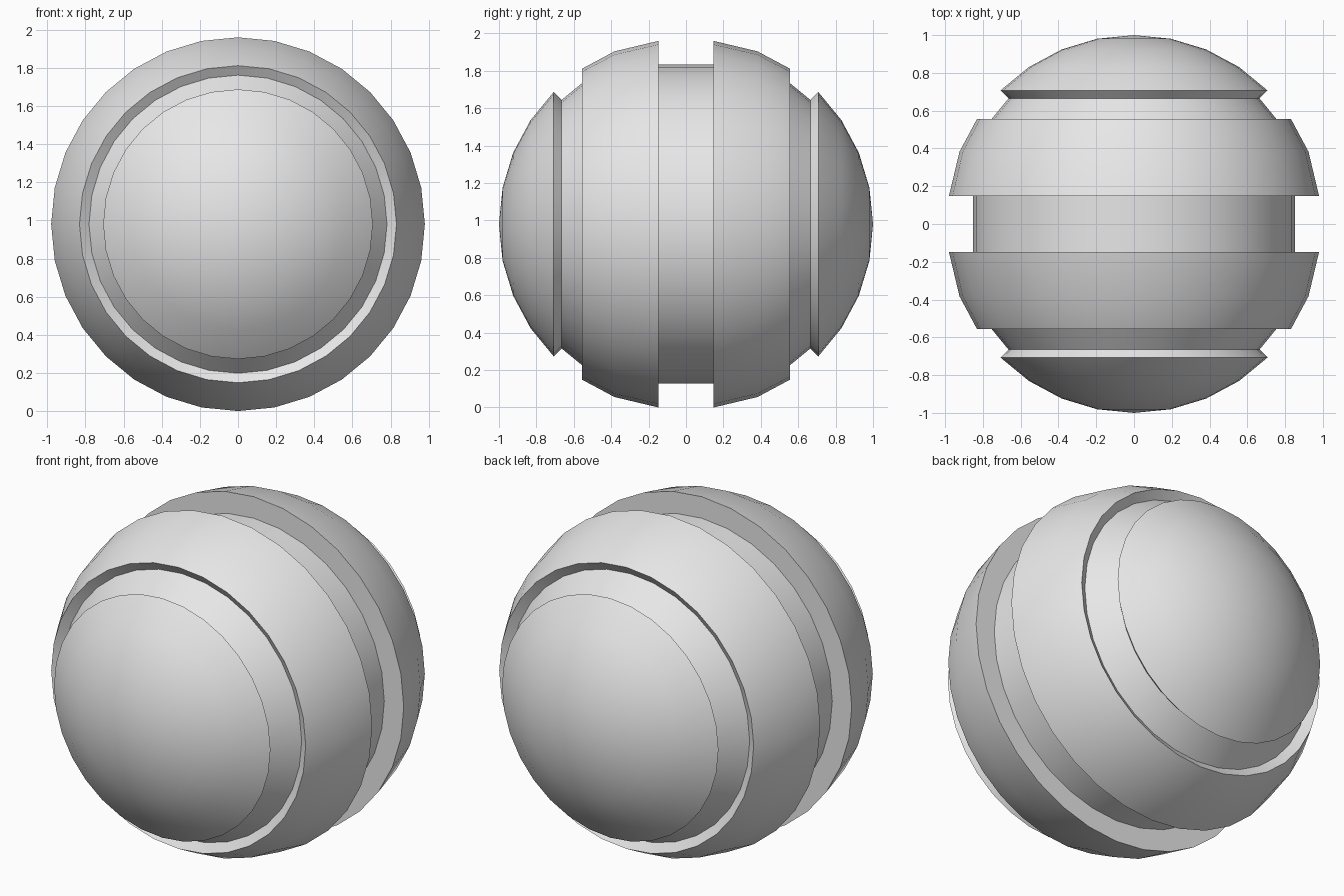
import bpy, bmesh
from math import sin, cos, pi, radians
from mathutils import Vector

SEGMENTS = 32
STEP = pi / 16          # angle between sphere rings
CENTRE_Z = 0.98

cube = bpy.data.objects.get("Cube")
if cube:
    bpy.data.objects.remove(cube, do_unlink=True)

grey = bpy.data.materials.new("light_grey")
grey.use_nodes = True
grey.diffuse_color = (0.8, 0.8, 0.8, 1)
grey.node_tree.nodes["Principled BSDF"].inputs["Base Color"].default_value = (0.8, 0.8, 0.8, 1)


def ring(step, radius=1.0):
    """Profile point (y, r) on a sphere, counted in rings from the pole."""
    return radius * cos(step * STEP), radius * sin(step * STEP)


# Half profile from the pole to the middle
cap = [ring(i) for i in range(5)]
side_groove = [ring(4, 0.94), ring(5, 0.94)]
shoulder = [ring(5), ring(6), (0.147, 0.98)]
middle_groove = [(0.147, 0.853)]
half = cap + side_groove + shoulder + middle_groove
profile = half + [(-y, r) for y, r in reversed(half)]

# Lathe the profile around the front-to-back axis
bm = bmesh.new()
verts = [bm.verts.new((0, y, r)) for y, r in profile]
edges = [bm.edges.new(pair) for pair in zip(verts, verts[1:])]
bmesh.ops.spin(bm, geom=verts + edges, cent=Vector(), axis=Vector((0, 1, 0)),
               angle=2 * pi, steps=SEGMENTS)
bmesh.ops.remove_doubles(bm, verts=bm.verts, dist=0.0005)
bmesh.ops.recalc_face_normals(bm, faces=bm.faces)

mesh = bpy.data.meshes.new("grooved_ball")
bm.to_mesh(mesh)
bm.free()
mesh.materials.append(grey)
ball = bpy.data.objects.new("grooved_ball", mesh)
ball.location.z = CENTRE_Z
bpy.context.collection.objects.link(ball)

# Smooth surface with crisp groove edges
bpy.ops.object.select_all(action='DESELECT')
ball.select_set(True)
bpy.context.view_layer.objects.active = ball
bpy.ops.object.shade_smooth_by_angle(angle=radians(30))
